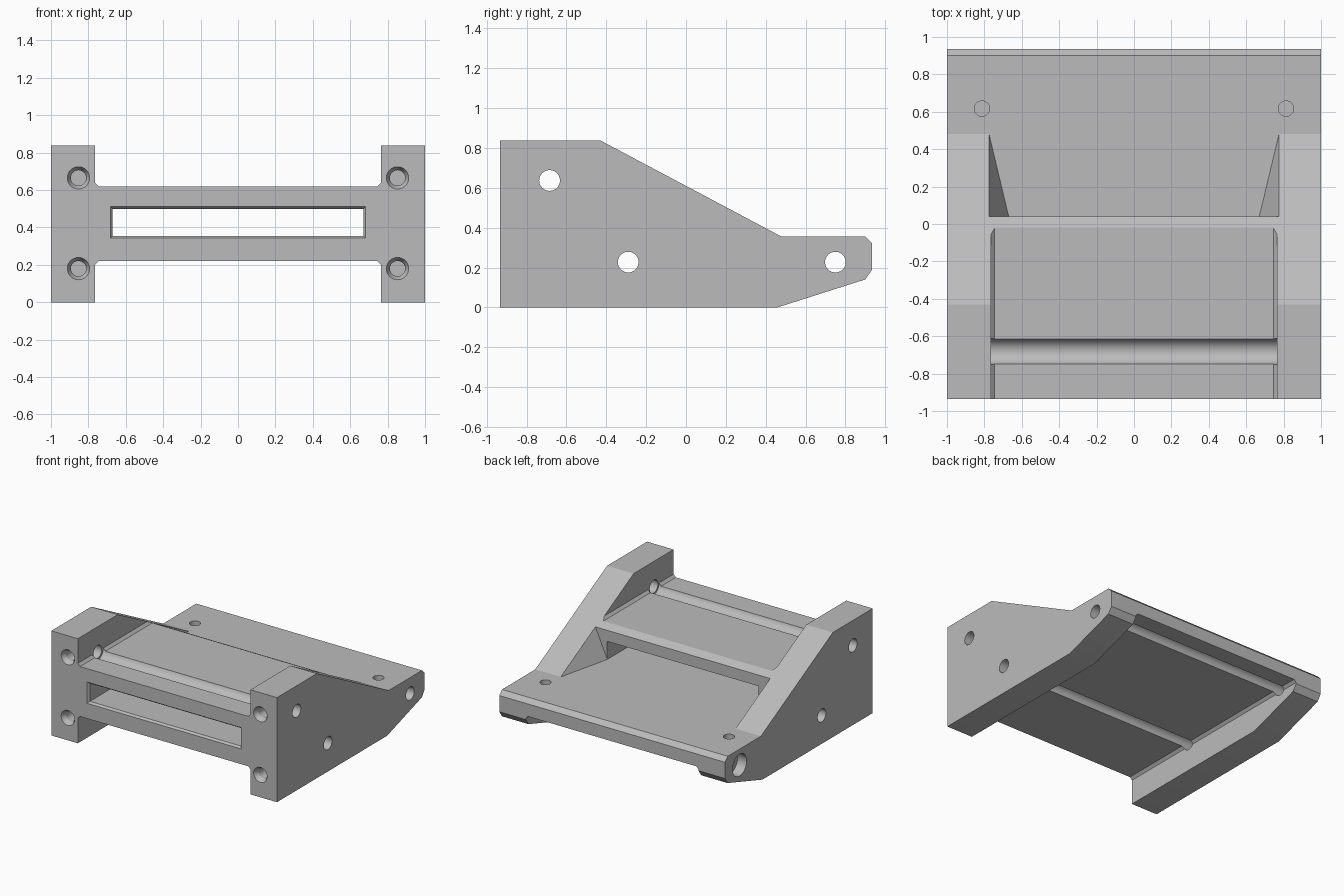
import bpy, bmesh
from math import radians
from mathutils import Matrix, Vector

cube = bpy.data.objects.get("Cube")
if cube:
    bpy.data.objects.remove(cube, do_unlink=True)

grey = bpy.data.materials.new("matte grey")
grey.use_nodes = True
grey.diffuse_color = (0.5, 0.5, 0.5, 1)
grey.node_tree.nodes["Principled BSDF"].inputs["Base Color"].default_value = (0.5, 0.5, 0.5, 1)

HALF = 0.935    # half depth
INNER = 0.765   # inner face of the side arms
SLOT = 0.67     # half width of the slot
FLOOR = 0.355   # top of the lower deck


def make_object(name, bm):
    bmesh.ops.recalc_face_normals(bm, faces=bm.faces)
    mesh = bpy.data.meshes.new(name)
    bm.to_mesh(mesh)
    bm.free()
    obj = bpy.data.objects.new(name, mesh)
    obj.data.materials.append(grey)
    bpy.context.collection.objects.link(obj)
    return obj


def prism(name, points, offset):
    """Extrude a flat polygon of 3D points along an offset."""
    bm = bmesh.new()
    face = bm.faces.new([bm.verts.new(p) for p in points])
    out = bmesh.ops.extrude_face_region(bm, geom=[face])
    bmesh.ops.translate(bm, verts=[v for v in out["geom"] if isinstance(v, bmesh.types.BMVert)],
                        vec=offset)
    return make_object(name, bm)


def hull(name, points):
    bm = bmesh.new()
    for p in points:
        bm.verts.new(p)
    bmesh.ops.convex_hull(bm, input=bm.verts)
    return make_object(name, bm)


def rod(name, start, end, r1, r2=None):
    """Cylinder or cone between two points."""
    a, b = Vector(start), Vector(end)
    axis = b - a
    turn = Vector((0, 0, 1)).rotation_difference(axis).to_matrix().to_4x4()
    bm = bmesh.new()
    bmesh.ops.create_cone(bm, cap_ends=True, segments=40, radius1=r1,
                          radius2=r1 if r2 is None else r2, depth=axis.length,
                          matrix=Matrix.Translation((a + b) / 2) @ turn)
    return make_object(name, bm)


def cut(cutter):
    """Subtract a cutter from the bracket, then discard it."""
    mod = bracket.modifiers.new("cut", "BOOLEAN")
    mod.operation, mod.solver, mod.object = "DIFFERENCE", "EXACT", cutter
    bpy.context.view_layer.objects.active = bracket
    bpy.ops.object.modifier_apply(modifier=mod.name)
    bpy.data.objects.remove(cutter, do_unlink=True)


# Side profile, full width
profile = [(-HALF, 0), (-HALF, 0.838), (-0.43, 0.838), (0.48, FLOOR), (0.9, FLOOR),
           (HALF, 0.32), (HALF, 0.19), (0.9, 0.14), (0.46, 0)]
bracket = prism("bracket", [(-1, y, z) for y, z in profile], (2, 0, 0))


# Channels between the arms, above and below, with small corner chamfers
def channel(name, deck, mouth, y0, y1):
    step = 0.02 if mouth > deck else -0.02
    half = [(INNER, mouth), (INNER, deck + step), (INNER - 0.02, deck)]
    section = half + [(-x, z) for x, z in reversed(half)]
    cut(prism(name, [(x, y0, z) for x, z in section], (0, y1 - y0, 0)))


channel("upper_channel", 0.62, 1.0, -1.1, 0.04)
channel("lower_channel", 0.22, -0.2, -1.1, 1.1)

# Rear pocket with sloped arm roots
pocket = [(SLOT, 0.04, FLOOR), (SLOT, 0.04, 0.483), (0.775, 0.04, 0.59), (0.775, 0.04, 0.8),
          (SLOT, 0.28, FLOOR), (0.775, 0.48, FLOOR), (0.775, 0.48, 0.8)]
cut(hull("rear_pocket", [(s * x, y, z) for x, y, z in pocket for s in (-1, 1)]))

# Slot through the front, with a flared mouth
cut(hull("slot", [(x, y, z) for x in (-SLOT, SLOT) for y in (-1.1, 0.1) for z in (FLOOR, 0.5)]))
cut(hull("slot_mouth", [(s * x, y, z) for s in (-1, 1)
                        for x, y, low, high in ((0.69, -0.945, 0.335, 0.52),
                                                (SLOT - 0.01, -0.905, 0.365, 0.49))
                        for z in (low, high)]))

# Cross holes through both arms, leaving grooves in the decks
for y, z in ((-0.685, 0.637), (-0.29, 0.227), (0.75, 0.227)):
    cut(rod("cross_hole", (-1.1, y, z), (1.1, y, z), 0.052))
cut(rod("roller_groove", (-INNER, -0.682, 0.64), (INNER, -0.682, 0.64), 0.07))
cut(rod("counterbore", (-1.1, 0.75, 0.227), (-0.92, 0.75, 0.227), 0.088))

# Front screw holes with countersinks, and rear vertical holes
for x in (-0.853, 0.853):
    for z in (0.18, 0.665):
        cut(rod("screw_hole", (x, -1.1, z), (x, -0.45, z), 0.041))
        cut(rod("countersink", (x, -0.955, z), (x, -0.895, z), 0.07, 0.039))
for x in (-0.813, 0.813):
    cut(rod("rear_hole", (x, 0.617, 0.5), (x, 0.617, 0.2), 0.041))

# Smooth the bores, keep the edges sharp
bpy.ops.object.select_all(action="DESELECT")
bracket.select_set(True)
bpy.context.view_layer.objects.active = bracket
bpy.ops.object.shade_smooth_by_angle(angle=radians(25))
